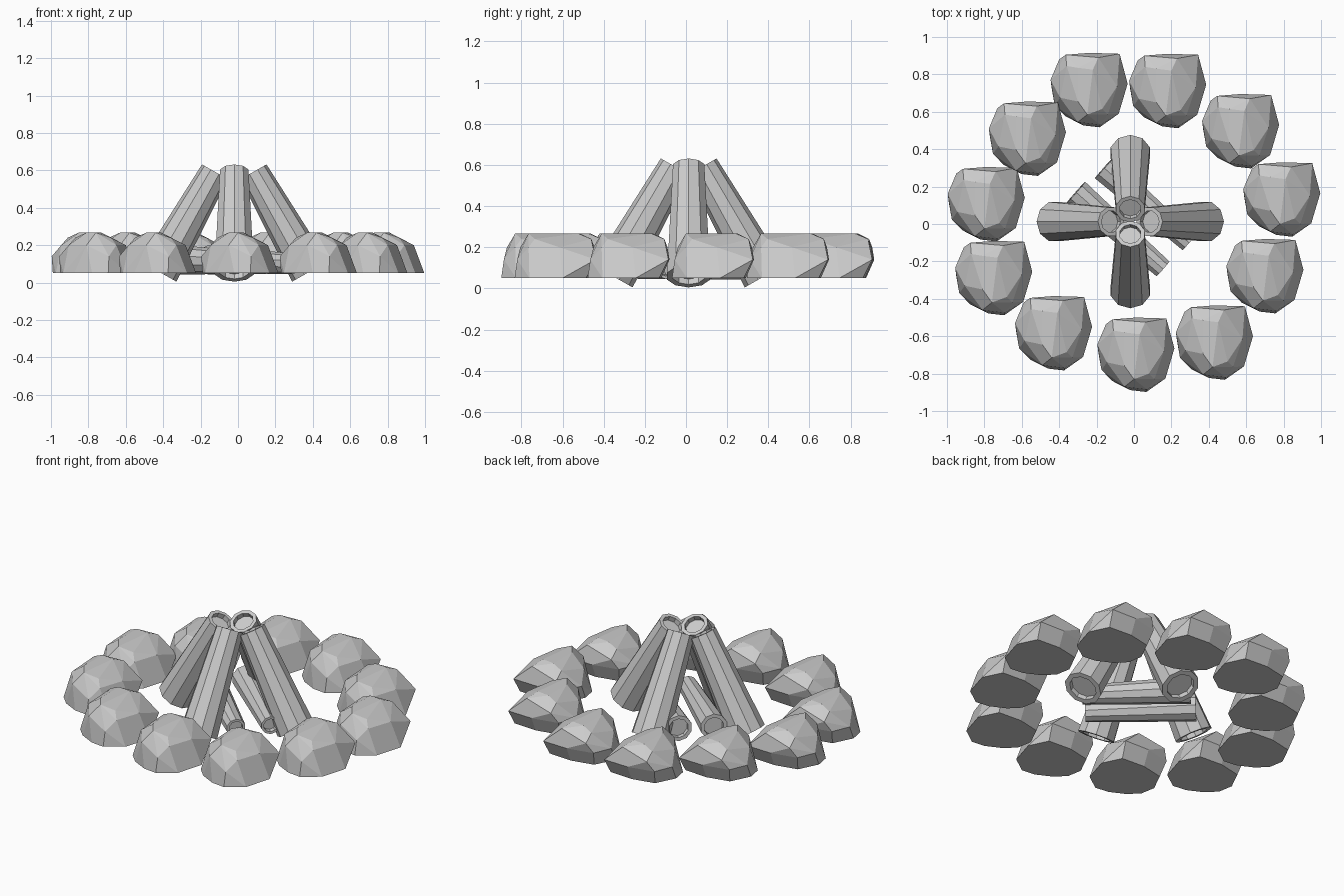
import bpy, bmesh
from mathutils import Vector, Matrix

cube = bpy.data.objects.get("Cube")
if cube:
    bpy.data.objects.remove(cube)

grey = bpy.data.materials.new("plain grey")
grey.use_nodes = True
grey.diffuse_color = (0.6, 0.6, 0.6, 1)
grey.node_tree.nodes["Principled BSDF"].inputs["Base Color"].default_value = (0.6, 0.6, 0.6, 1)


def add_object(name, mesh, matrix):
    obj = bpy.data.objects.new(name, mesh)
    obj.matrix_world = matrix
    bpy.context.collection.objects.link(obj)
    return obj


def finish(bm, name):
    bmesh.ops.recalc_face_normals(bm, faces=bm.faces)
    mesh = bpy.data.meshes.new(name)
    bm.to_mesh(mesh)
    bm.free()
    mesh.materials.append(grey)
    return mesh


def add_log(name, thick_end, thin_end, thick_r, thin_r):
    """Tapered ten-sided log with a sunken core at both ends."""
    a, b = Vector(thick_end), Vector(thin_end)
    axis = b - a
    bm = bmesh.new()
    bmesh.ops.create_cone(bm, cap_ends=True, segments=10, radius1=thick_r,
                          radius2=thin_r, depth=axis.length)
    for cap in [f for f in bm.faces if len(f.verts) == 10]:
        outward = cap.normal.copy()
        r = thick_r if outward.z < 0 else thin_r
        bmesh.ops.inset_region(bm, faces=[cap], thickness=r * 0.27)
        core = bmesh.ops.extrude_face_region(bm, geom=[cap])["geom"]
        bmesh.ops.delete(bm, geom=[cap], context='FACES_ONLY')
        bmesh.ops.translate(bm, vec=outward * -0.03,
                            verts=[v for v in core if isinstance(v, bmesh.types.BMVert)])
    turn = axis.to_track_quat('Z', 'Y').to_matrix().to_4x4()
    add_object(name, finish(bm, name), Matrix.Translation((a + b) / 2) @ turn)


# Leaning logs around the middle
cx, cy = -0.02, 0.013
for side, dx, dy, shift in (("left", 1, 0, 0), ("right", -1, 0, 0),
                            ("front", 0, -1, 0.037), ("back", 0, 1, 0.037)):
    low, high = 0.405 - shift, 0.103 - shift
    add_log("leaning_log_" + side, (cx + dx * low, cy + dy * low, 0.059),
            (cx + dx * high, cy + dy * high, 0.592), 0.11, 0.08)

# Two small logs lying beneath
add_log("lying_log_back", (-0.16, 0.30, 0.122), (0.294, -0.10, 0.1), 0.078, 0.055)
add_log("lying_log_front", (-0.31, 0.17, 0.122), (0.155, -0.24, 0.1), 0.078, 0.055)

# Faceted stone: flat base, bulging middle, low crown
layers = (
    (0.05, ((0.206, 0.035), (0.158, -0.126), (0.056, -0.198), (-0.03, -0.188),
            (-0.125, -0.14), (-0.184, -0.08), (-0.2, 0.01), (-0.14, 0.13),
            (0, 0.16), (0.15, 0.15))),
    (0.14, ((-0.206, 0.056), (0.163, 0.195), (0, 0.2), (-0.16, 0.165), (0.06, -0.185))),
    (0.2, ((-0.125, 0.19), (0.15, 0.02), (0.1, -0.13), (-0.06, -0.17), (-0.155, -0.04))),
    (0.24, ((0.05, 0.175), (-0.12, 0.13), (0.07, -0.1))),
    (0.267, ((-0.06, 0.12), (0.02, 0.11), (-0.06, -0.06), (-0.01, -0.13))),
)
bm = bmesh.new()
for z, ring in layers:
    for x, y in ring:
        bm.verts.new((x, y, z))
hull = bmesh.ops.convex_hull(bm, input=bm.verts)
loose = [v for v in bm.verts if not v.link_faces]
bmesh.ops.delete(bm, geom=loose, context='VERTS')
bmesh.ops.dissolve_limit(bm, angle_limit=0.12, verts=bm.verts, edges=bm.edges)
stone = finish(bm, "stone")

# Ring of stones
spots = ((-0.24, 0.715), (0.18, 0.71), (0.57, 0.495), (0.79, 0.13), (0.70, -0.28),
         (0.43, -0.635), (0.01, -0.70), (-0.43, -0.585), (-0.75, -0.29),
         (-0.79, 0.105), (-0.57, 0.455))
for i, (x, y) in enumerate(spots):
    add_object(f"ring_stone_{i + 1}", stone, Matrix.Translation((x, y, 0)))
